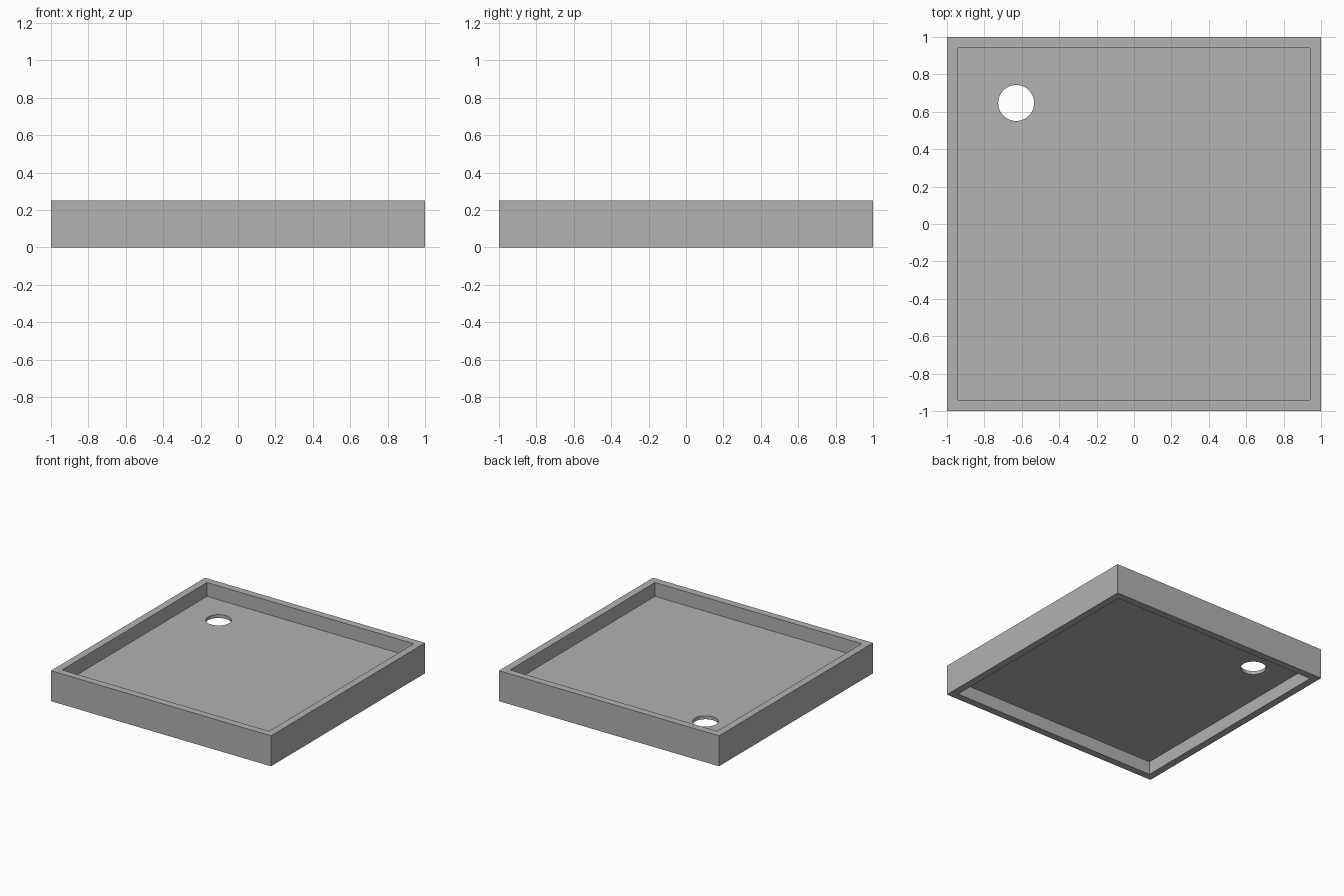
import bpy
import math

HEIGHT = 0.25
INNER = 1.88                      # clear width between the walls
FLOOR_LOW, FLOOR_HIGH = 0.108, 0.136
DRAIN = (-0.63, 0.647)
DRAIN_RADIUS = 0.096

cube = bpy.data.objects.get("Cube")
if cube:
    bpy.data.objects.remove(cube, do_unlink=True)

grey = bpy.data.materials.new("plain_grey")
grey.use_nodes = True
colour = (0.445, 0.445, 0.445, 1)
grey.diffuse_color = colour
grey.node_tree.nodes["Principled BSDF"].inputs["Base Color"].default_value = colour


def box(name, width, low, high):
    """Square block centred on the z axis."""
    bpy.ops.mesh.primitive_cube_add(size=1, location=(0, 0, (low + high) / 2))
    obj = bpy.context.object
    obj.name = name
    obj.scale = (width, width, high - low)
    bpy.ops.object.transform_apply(location=True, rotation=False, scale=True)
    return obj


def cut(target, cutter):
    """Subtract the cutter, then discard it."""
    cutter.hide_render = True
    bpy.context.view_layer.objects.active = target
    mod = target.modifiers.new("cut", 'BOOLEAN')
    mod.operation = 'DIFFERENCE'
    mod.solver = 'EXACT'
    mod.object = cutter
    bpy.ops.object.modifier_apply(modifier=mod.name)
    bpy.data.objects.remove(cutter, do_unlink=True)


# Square tray body
tray = box("tray", 2, 0, HEIGHT)
tray.data.materials.append(grey)

# Basin above the floor and hollow beneath it
cut(tray, box("basin_cutter", INNER, FLOOR_HIGH, HEIGHT + 0.1))
cut(tray, box("underside_cutter", INNER, -0.1, FLOOR_LOW))

# Round drain hole through the floor
bpy.ops.mesh.primitive_cylinder_add(vertices=64, radius=DRAIN_RADIUS, depth=0.1,
                                    location=(*DRAIN, (FLOOR_LOW + FLOOR_HIGH) / 2))
cut(tray, bpy.context.object)

# Smooth drain wall, sharp edges elsewhere
bpy.ops.object.select_all(action='DESELECT')
tray.select_set(True)
bpy.context.view_layer.objects.active = tray
bpy.ops.object.shade_smooth_by_angle(angle=math.radians(30))
